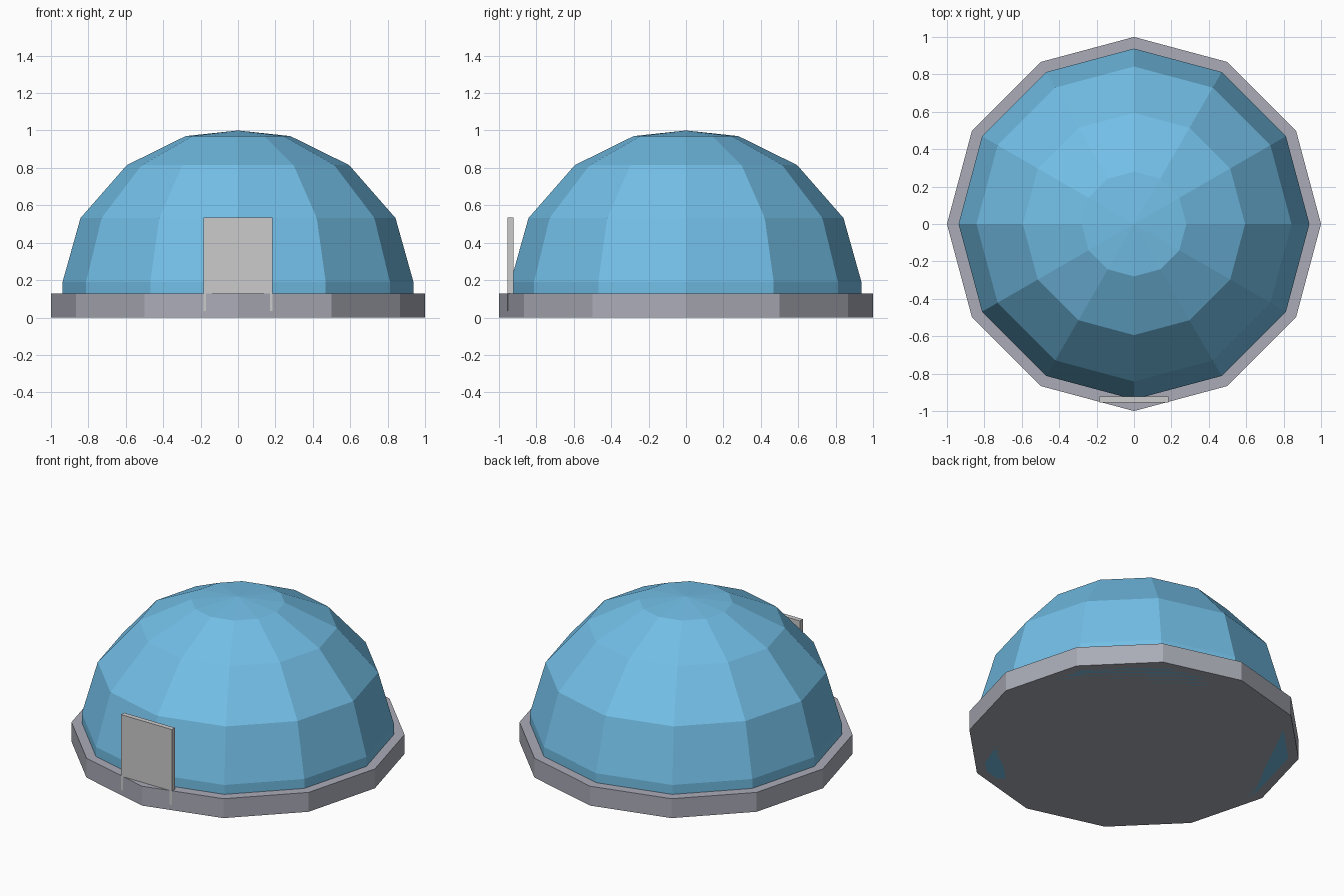
import bpy
import math

if "Cube" in bpy.data.objects:
    bpy.data.objects.remove(bpy.data.objects["Cube"])

SIDES = 12


def paint(obj, color):
    mat = bpy.data.materials.new(obj.name + "_paint")
    mat.diffuse_color = (*color, 1)
    mat.use_nodes = True
    mat.node_tree.nodes["Principled BSDF"].inputs["Base Color"].default_value = mat.diffuse_color
    obj.data.materials.append(mat)


def lathe(name, profile, apex=None):
    """Stack 12-sided rings (radius, z), capped below and closed by a point or a cap."""
    verts, faces = [], []
    for r, z in profile:
        for i in range(SIDES):
            a = 2 * math.pi * i / SIDES
            verts.append((r * math.cos(a), r * math.sin(a), z))
    for k in range(len(profile) - 1):
        for i in range(SIDES):
            j = (i + 1) % SIDES
            lo, hi = k * SIDES, (k + 1) * SIDES
            faces.append((lo + i, lo + j, hi + j, hi + i))
    faces.append(tuple(reversed(range(SIDES))))
    top = (len(profile) - 1) * SIDES
    if apex is None:
        faces.append(tuple(range(top, top + SIDES)))
    else:
        verts.append((0, 0, apex))
        tip = len(verts) - 1
        faces += [(top + i, top + (i + 1) % SIDES, tip) for i in range(SIDES)]
    mesh = bpy.data.meshes.new(name)
    mesh.from_pydata(verts, [], faces)
    obj = bpy.data.objects.new(name, mesh)
    bpy.context.collection.objects.link(obj)
    return obj


# Low twelve-sided plinth
base = lathe("base", [(1.0, 0), (1.0, 0.128)])
paint(base, (0.40, 0.41, 0.47))

# Faceted dome, reaching down to the ground inside the plinth
dome = lathe("dome", [(0.938, 0), (0.938, 0.19), (0.842, 0.532),
                      (0.594, 0.815), (0.28, 0.97)], apex=1.0)
paint(dome, (0.17, 0.52, 0.80))

# Door slab, sunk into the plinth so its lower corners show
bpy.ops.mesh.primitive_cube_add(size=1, location=(0, -0.9385, 0.285))
door = bpy.context.object
door.name = "door"
door.scale = (0.37, 0.032, 0.498)
bpy.ops.object.transform_apply(location=False, rotation=False, scale=True)
paint(door, (0.60, 0.60, 0.62))
